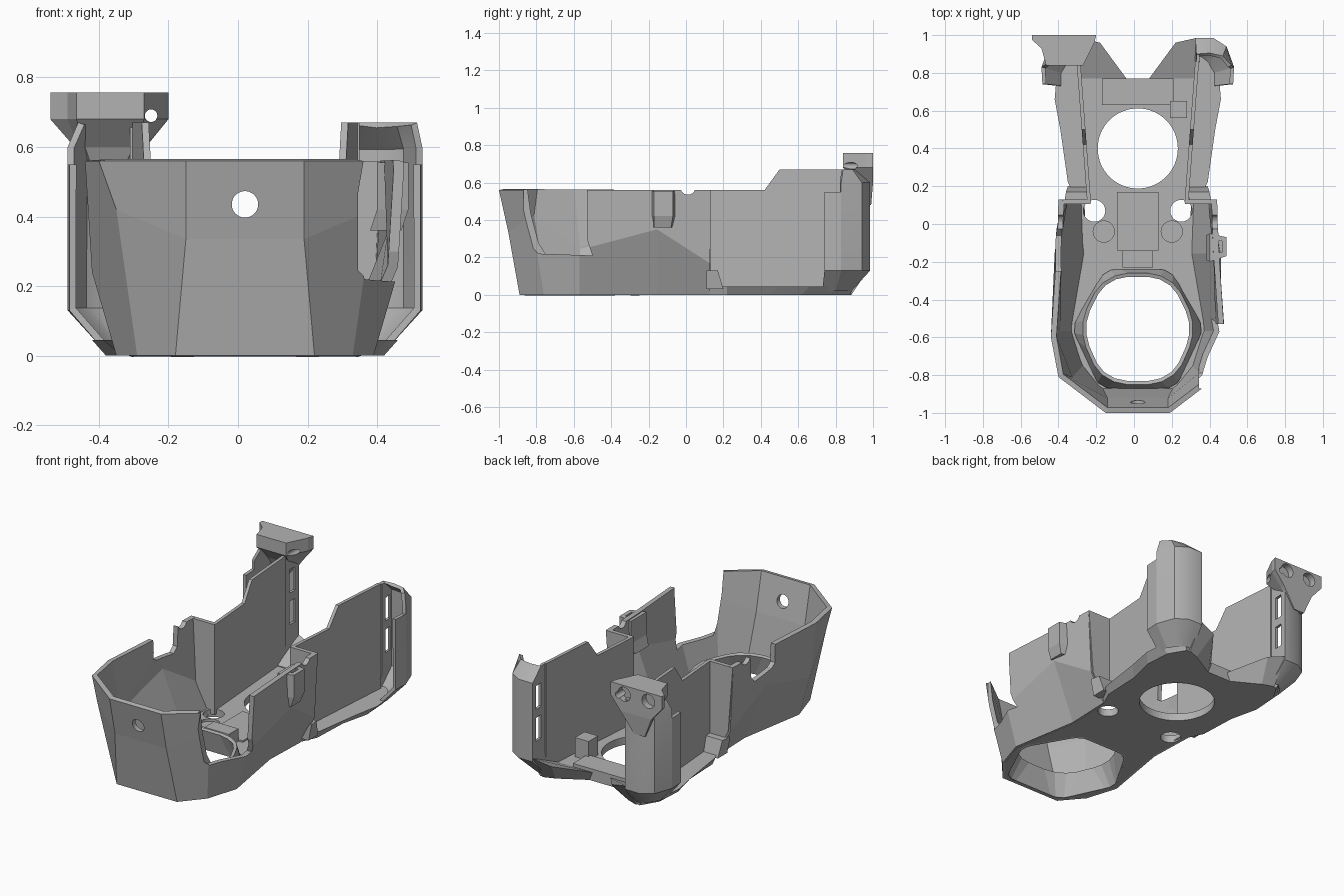
import bpy, bmesh, math
from mathutils import Matrix, Vector

cube = bpy.data.objects.get("Cube")
if cube:
    bpy.data.objects.remove(cube, do_unlink=True)

CX = 0.02  # symmetry axis of the body

grey = bpy.data.materials.new("plain_grey")
grey.use_nodes = True
COLOUR = (0.45, 0.45, 0.45, 1)
grey.diffuse_color = COLOUR
grey.node_tree.nodes["Principled BSDF"].inputs["Base Color"].default_value = COLOUR


def finish(name, bm):
    me = bpy.data.meshes.new(name)
    bm.to_mesh(me)
    bm.free()
    ob = bpy.data.objects.new(name, me)
    bpy.context.scene.collection.objects.link(ob)
    me.materials.append(grey)
    return ob


def select(ob):
    bpy.ops.object.select_all(action='DESELECT')
    bpy.context.view_layer.objects.active = ob
    ob.select_set(True)


def apply_mod(ob, kind, **settings):
    mod = ob.modifiers.new(kind, kind)
    for key, value in settings.items():
        setattr(mod, key, value)
    select(ob)
    bpy.ops.object.modifier_apply(modifier=mod.name)


def shell(name, rings, thick, closed=False, flip=False, offset=-1):
    """Thin wall lofted through rings of equal length."""
    bm = bmesh.new()
    rows = [[bm.verts.new(p) for p in ring] for ring in rings]
    n = len(rings[0])
    for lo, hi in zip(rows, rows[1:]):
        for i in range(n if closed else n - 1):
            j = (i + 1) % n
            bm.faces.new((lo[i], hi[i], hi[j], lo[j]))
    if flip:
        bmesh.ops.reverse_faces(bm, faces=bm.faces[:])
    ob = finish(name, bm)
    apply_mod(ob, 'SOLIDIFY', thickness=thick, offset=offset)
    return ob


def solid(name, *rings):
    """Closed loft through rings of equal length."""
    bm = bmesh.new()
    rows = [[bm.verts.new(p) for p in ring] for ring in rings]
    n = len(rings[0])
    for lo, hi in zip(rows, rows[1:]):
        for i in range(n):
            j = (i + 1) % n
            bm.faces.new((lo[i], lo[j], hi[j], hi[i]))
    bm.faces.new(rows[0][::-1])
    bm.faces.new(rows[-1])
    bmesh.ops.recalc_face_normals(bm, faces=bm.faces[:])
    return finish(name, bm)


def box(name, x0, x1, y0, y1, z0, z1):
    plan = [(x0, y0), (x1, y0), (x1, y1), (x0, y1)]
    return solid(name, at(plan, z0), at(plan, z1))


def at(plan, z):
    return [(x, y, z) for x, y in plan]


def side(points, s):
    """Half-width points placed on side s of the axis."""
    return [(CX + s * x, y, z) for x, y, z in points]


def both(plan):
    """Half outline, rear to front, mirrored into a full loop."""
    return [(CX + p[0], *p[1:]) for p in plan] + [(CX - p[0], *p[1:]) for p in reversed(plan)]


def rod(centre, radius, length, axis='Z', segs=40):
    bm = bmesh.new()
    turn = {'Z': Matrix(), 'Y': Matrix.Rotation(math.pi / 2, 4, 'X'),
            'X': Matrix.Rotation(math.pi / 2, 4, 'Y')}[axis]
    bmesh.ops.create_cone(bm, cap_ends=True, segments=segs, radius1=radius, radius2=radius,
                          depth=length, matrix=Matrix.Translation(Vector(centre)) @ turn)
    return finish("cutter", bm)


def cut(ob, cutter):
    cutter.hide_render = True
    apply_mod(ob, 'BOOLEAN', operation='DIFFERENCE', solver='EXACT', object=cutter)
    bpy.data.objects.remove(cutter, do_unlink=True)


def rounded(plan, k):
    """Corner cutting, done twice."""
    for _ in range(2):
        out = []
        for (ax, ay), (bx, by) in zip(plan, plan[1:] + plan[:1]):
            out += [(ax + (bx - ax) * k, ay + (by - ay) * k),
                    (bx + (ax - bx) * k, by + (ay - by) * k)]
        plan = out
    return plan


# Faceted front tub
low = [(.31, .125), (.30, -.155), (.37, -.57), (.31, -.76), (.20, -.89)]
mid = [(.40, .125, .17), (.44, -.155, .35), (.44, -.57, .24), (.37, -.83, .42), (.17, -.95, .335)]
top = [(.42, .125), (.43, -.155), (.46, -.60), (.42, -.81), (.17, -1.0)]
tub = shell("front_tub", [at(both(low), 0), both(mid), at(both(top), .56)], .03)
right_notch = [(-.87, .6), (-.87, .3), (-.79, .22), (-.5, .21), (-.53, .3), (-.53, .6)]
left_notch = [(-.25, .6), (-.25, .45), (-.22, .43), (-.06, .41), (-.03, .44), (-.03, .6)]
for outline, x0, x1 in ((right_notch, .345, .7), (left_notch, -.7, -.3)):
    cut(tub, solid("cutter", [(x0, y, z) for y, z in outline], [(x1, y, z) for y, z in outline]))
cut(tub, rod((CX, -.95, .435), .038, .3, 'Y'))
cut(tub, rod((CX, .01, .575), .04, 2, 'X'))

# Floor plate, flaring out toward the back
floor_low = [(.08, .77), (.24, .86), (.33, .88), (.39, .78), (.40, .62), (.36, .45), (.35, .22),
             (.30, .11), (.29, -.155), (.36, -.57), (.30, -.75), (.19, -.885)]
floor_top = [(.08, .77), (.24, .87), (.35, .89), (.43, .78), (.44, .66), (.41, .5), (.37, .22),
             (.31, .11), (.30, -.155), (.36, -.57), (.30, -.75), (.19, -.885)]
floor = solid("floor_plate", at(both(floor_low), 0), at(both(floor_top), .045))

# Six-sided front opening with a tapered collar
hex_low = rounded(both([(.17, -.24), (.35, -.55), (.20, -.87)]), .1)
hex_top = rounded(both([(.17, -.27), (.31, -.55), (.18, -.84)]), .22)
cut(floor, solid("cutter", at(hex_low, -.1), at(hex_low, .2)))
shell("opening_collar", [at(hex_low, 0), at(hex_top, .13)], .02, closed=True, offset=0)

# Round floor openings
cut(floor, rod((CX, .4, 0), .212, .4, segs=64))
for s in (-1, 1):
    cut(floor, rod((CX + s * .23, .07, 0), .058, .4))
    cut(floor, rod((CX + s * .18, -.04, .045), .056, .03))

# Small raised parts on the floor
box("floor_pad", -.09, .13, -.14, .17, .04, .055)
box("cable_bracket", -.06, .1, -.23, -.14, .02, .12)
box("rear_floor_rib", -.17, .21, .63, .77, .03, .07)
box("rear_floor_clip", .19, .28, .56, .65, .03, .16)

wing_low = [(.29, .83), (.29, .885), (.34, .885), (.38, .85), (.41, .80), (.41, .73)]
wing_mid = [(.31, .86), (.305, .985), (.40, .985), (.47, .94), (.51, .83), (.505, .74)]
# Free wing top leans forward, the other narrows under the head
wing_tops = {1: [(.31, .86), (.31, .90), (.38, .905), (.45, .89), (.495, .84)],
             -1: [(.31, .86), (.305, .985), (.39, .985), (.45, .94), (.48, .85)]}

for s, tag in ((1, "left"), (-1, "right")):
    # Flat side panel with a raised rear part
    profile = [(.115, .02), (.115, .56), (.42, .56), (.5, .67), (.86, .67), (.86, .02)]
    outer = [(.268 + .075 * (y - .115), y, z) for y, z in profile]
    solid(tag + "_side_panel", side(outer, s), side([(x - .02, y, z) for x, y, z in outer], s))

    # Bulkhead joining the tub to the side panel
    wall = [(.25, .02), (.31, .02), (.39, .17), (.42, .56), (.25, .56)]
    solid(tag + "_bulkhead", side([(x, .105, z) for x, z in wall], s),
          side([(x, .13, z) for x, z in wall], s))
    wedge_low = [(.27, .11, .03), (.37, .11, .03), (.37, .2, .03), (.27, .2, .03)]
    wedge_top = [(.27, .11, .13), (.39, .11, .13), (.38, .17, .13), (.27, .17, .13)]
    solid(tag + "_corner_wedge", side(wedge_low, s), side(wedge_top, s))

    # Curved rear wing with two slots, and a lower lip in front of it
    wing = shell(tag + "_rear_wing",
                 [side(at(wing_low[:5], .02), s), side(at(wing_mid[:5], .13), s),
                  side(at(wing_mid[:5], .60), s), side(at(wing_tops[s], .67), s)],
                 .02, flip=s < 0)
    shell(tag + "_wing_lip", [side(at(wing_low[4:], .02), s), side(at(wing_mid[4:], .13), s),
                              side(at(wing_mid[4:], .55), s)], .02, flip=s < 0)
    for z in (.24, .43):
        x = CX + s * .31
        cut(wing, box("cutter", x - .05, x + .05, .9, .95, z, z + .14))
    select(wing)
    bpy.ops.object.shade_smooth_by_angle(angle=math.radians(36))

    # Sloped foot between floor and wing
    foot_low = [(.08, .77, 0), (.24, .86, 0), (.31, .885, 0), (.30, .77, 0)]
    foot_top = [(.06, .77, .05), (.20, .96, .12), (.31, .985, .15), (.30, .77, .05)]
    solid(tag + "_rear_foot", side(foot_low, s), side(foot_top, s))

# Mounting head on the tall rear wing
head_plan = [(-.54, 1), (-.54, .975), (-.49, .93), (-.465, .84),
             (-.27, .84), (-.21, .96), (-.2, 1)]
tip = [(-.42, .99), (-.42, .98), (-.41, .97), (-.40, .965),
       (-.36, .965), (-.35, .98), (-.35, .99)]
neck = [(-.47, 1), (-.47, .98), (-.46, .95), (-.44, .91),
        (-.30, .91), (-.27, .97), (-.265, 1)]
head = solid("mounting_head", at(tip, .48), at(neck, .60), at(head_plan, .68),
             at(head_plan, .757))
for x in (-.45, -.29):
    cut(head, rod((x, 1, .705), .042, .08, 'Y', 24))
cut(head, rod((-.25, .95, .69), .018, .5, 'Y', 20))

# Side bracket on the tub
plan_low = [(.38, -.19), (.47, -.17), (.47, -.08), (.38, -.06)]
plan_top = [(.40, -.20), (.49, -.17), (.49, -.07), (.40, -.05)]
bracket = solid("side_bracket", at(plan_low, .36), at(plan_top, .42), at(plan_top, .555))
cut(bracket, box("cutter", .42, .465, -.15, -.09, .42, .6))
